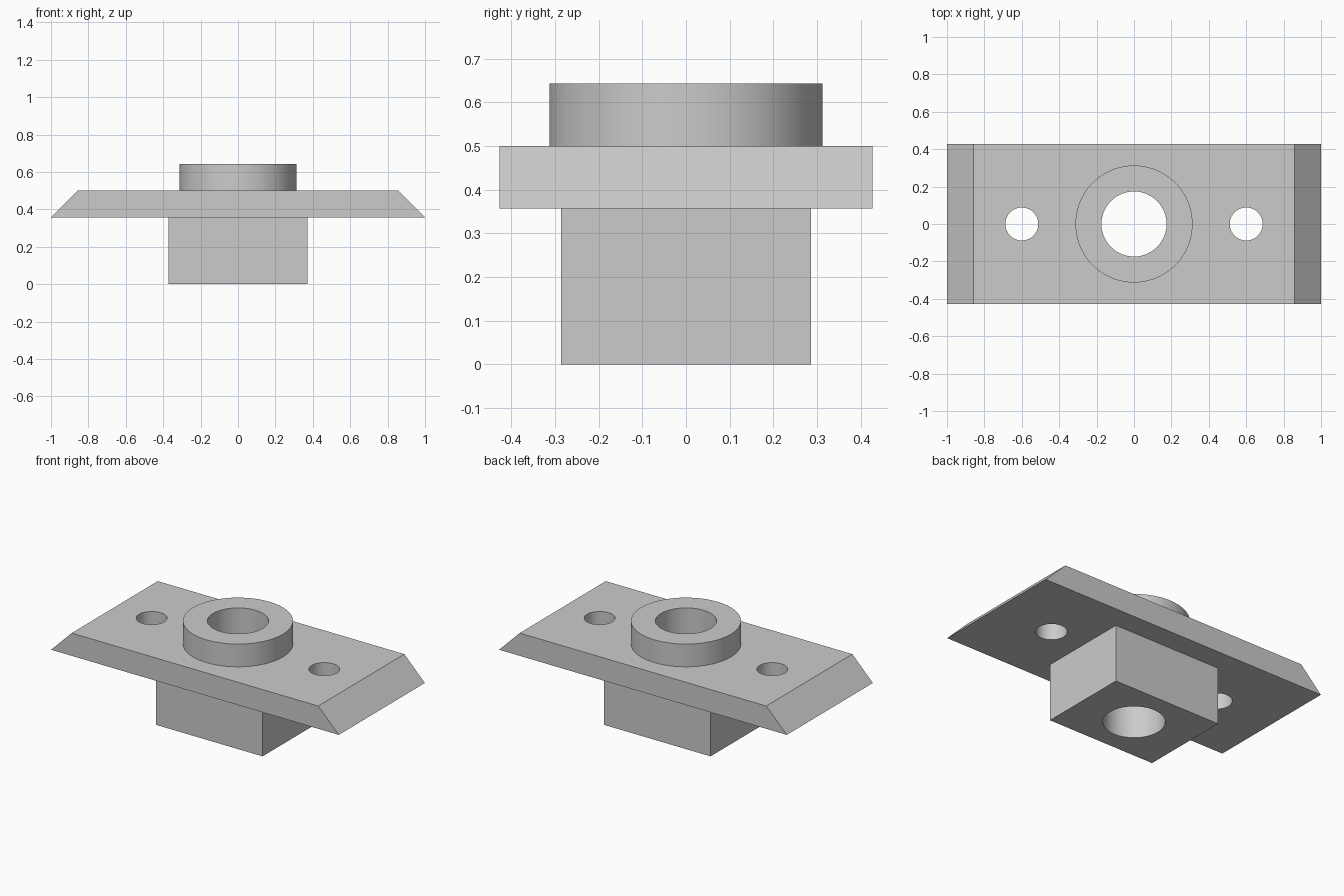
import bpy
import bmesh
from math import radians

cube = bpy.data.objects.get("Cube")
if cube:
    bpy.data.objects.remove(cube, do_unlink=True)

grey = bpy.data.materials.new("plain grey")
grey.use_nodes = True
colour = (0.6, 0.6, 0.6, 1)
grey.diffuse_color = colour
grey.node_tree.nodes["Principled BSDF"].inputs["Base Color"].default_value = colour

PLATE_BOTTOM, PLATE_TOP, BOSS_TOP = 0.357, 0.5, 0.643
SINK = 0.06  # overlap that lets the parts fuse into one solid


def prism(name, profile, half_depth):
    """Extrude an x-z profile along y."""
    bm = bmesh.new()
    face = bm.faces.new([bm.verts.new((x, -half_depth, z)) for x, z in profile])
    extruded = bmesh.ops.extrude_face_region(bm, geom=[face])["geom"]
    verts = [v for v in extruded if isinstance(v, bmesh.types.BMVert)]
    bmesh.ops.translate(bm, verts=verts, vec=(0, 2 * half_depth, 0))
    bmesh.ops.recalc_face_normals(bm, faces=bm.faces)
    mesh = bpy.data.meshes.new(name)
    bm.to_mesh(mesh)
    bm.free()
    mesh.materials.append(grey)
    obj = bpy.data.objects.new(name, mesh)
    bpy.context.collection.objects.link(obj)
    return obj


def cylinder(name, x, radius, bottom, top):
    bpy.ops.mesh.primitive_cylinder_add(vertices=96, radius=radius, depth=top - bottom,
                                        location=(x, 0, (bottom + top) / 2))
    obj = bpy.context.object
    obj.name = name
    obj.data.materials.append(grey)
    return obj


def combine(target, tool, operation):
    """Apply a boolean and discard the tool."""
    mod = target.modifiers.new(tool.name, "BOOLEAN")
    mod.operation = operation
    mod.solver = "EXACT"
    mod.object = tool
    bpy.context.view_layer.objects.active = target
    bpy.ops.object.modifier_apply(modifier=mod.name)
    bpy.data.objects.remove(tool, do_unlink=True)


# Plate with sloping ends
body = prism("flanged_bushing_plate",
             [(-1, PLATE_BOTTOM), (1, PLATE_BOTTOM), (0.857, PLATE_TOP), (-0.857, PLATE_TOP)],
             0.427)

# Square block below and round boss above
block_top = PLATE_BOTTOM + SINK
combine(body, prism("block", [(-0.371, 0), (0.371, 0), (0.371, block_top), (-0.371, block_top)],
                    0.286), "UNION")
combine(body, cylinder("boss", 0, 0.313, PLATE_TOP - SINK, BOSS_TOP), "UNION")

# Central bore and two fixing holes
for x, radius in ((0, 0.174), (-0.6, 0.088), (0.6, 0.088)):
    combine(body, cylinder("hole", x, radius, -0.1, 0.8), "DIFFERENCE")

bpy.ops.object.select_all(action="DESELECT")
body.select_set(True)
bpy.context.view_layer.objects.active = body
bpy.ops.object.shade_smooth_by_angle(angle=radians(30))
